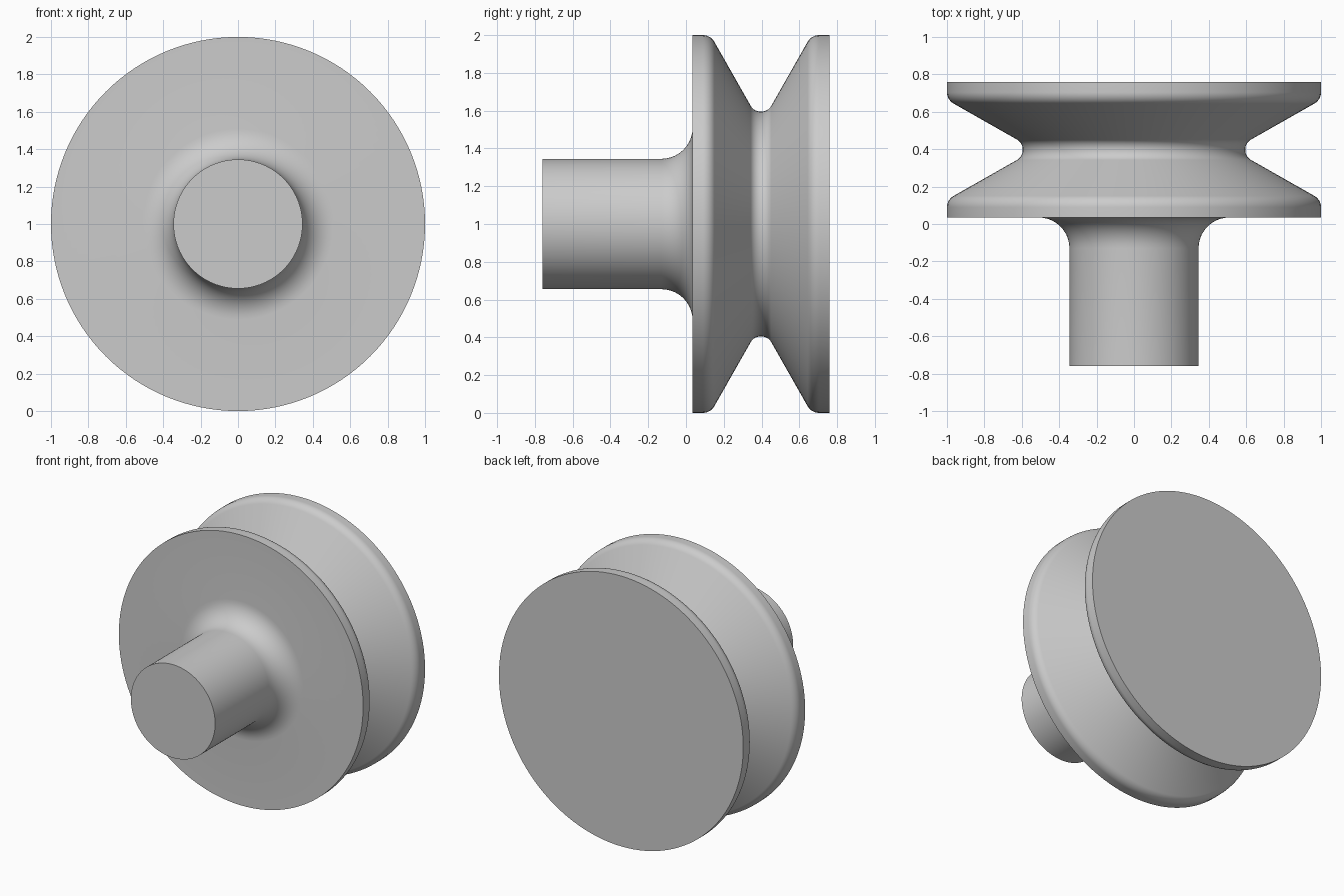
import bpy
import bmesh
from math import cos, sin, pi, radians
from mathutils import Vector

if "Cube" in bpy.data.objects:
    bpy.data.objects.remove(bpy.data.objects["Cube"], do_unlink=True)

SEGMENTS = 128
AXIS_HEIGHT = 1.0


def rounded(corners, steps=10):
    """Turn (y, radius, fillet) corners into a profile with true arc fillets."""
    points = []
    for i, (y, r, fillet) in enumerate(corners):
        corner = Vector((y, r))
        if fillet == 0:
            points.append(corner)
            continue
        a = (Vector(corners[i - 1][:2]) - corner).normalized()
        b = (Vector(corners[i + 1][:2]) - corner).normalized()
        half = a.angle(b) / 2
        centre = corner + (a + b).normalized() * fillet / sin(half)
        reach = fillet * cos(half) / sin(half)
        start, end = corner + a * reach - centre, corner + b * reach - centre
        sweep = pi - 2 * half
        for k in range(steps + 1):
            t = k / steps
            points.append(centre + (start * sin((1 - t) * sweep)
                                    + end * sin(t * sweep)) / sin(sweep))
    return points


def lathe(name, profile, material):
    """Spin a profile around the y axis and close both ends with flat caps."""
    bm = bmesh.new()
    rings = []
    for y, r in profile:
        angles = [2 * pi * k / SEGMENTS for k in range(SEGMENTS)]
        rings.append([bm.verts.new((r * cos(a), y, r * sin(a))) for a in angles])
    for low, high in zip(rings, rings[1:]):
        for k in range(SEGMENTS):
            n = (k + 1) % SEGMENTS
            bm.faces.new((low[k], low[n], high[n], high[k]))
    bm.faces.new(rings[0])
    bm.faces.new(rings[-1])
    bmesh.ops.recalc_face_normals(bm, faces=bm.faces)
    mesh = bpy.data.meshes.new(name)
    bm.to_mesh(mesh)
    bm.free()
    mesh.materials.append(material)
    obj = bpy.data.objects.new(name, mesh)
    bpy.context.collection.objects.link(obj)
    obj.location.z = AXIS_HEIGHT
    bpy.ops.object.select_all(action='DESELECT')
    obj.select_set(True)
    bpy.context.view_layer.objects.active = obj
    bpy.ops.object.shade_smooth_by_angle(angle=radians(30))
    return obj


# Plain grey finish
grey = bpy.data.materials.new("plain grey")
grey.use_nodes = True
colour = (0.6, 0.6, 0.6, 1)
grey.diffuse_color = colour
grey.node_tree.nodes["Principled BSDF"].inputs["Base Color"].default_value = colour

# Shaft flaring into the front face, then one side of the V groove
MIDDLE = 0.397
shaft = [(-0.76, 0.345, 0), (0.035, 0.345, 0.165)]
flange = [(0.035, 1.0, 0), (0.13, 1.0, 0.07), (0.36, 0.595, 0.06)]
mirrored = [(2 * MIDDLE - y, r, f) for y, r, f in reversed(flange)]

lathe("grooved_pulley_with_shaft", rounded(shaft + flange + mirrored), grey)
